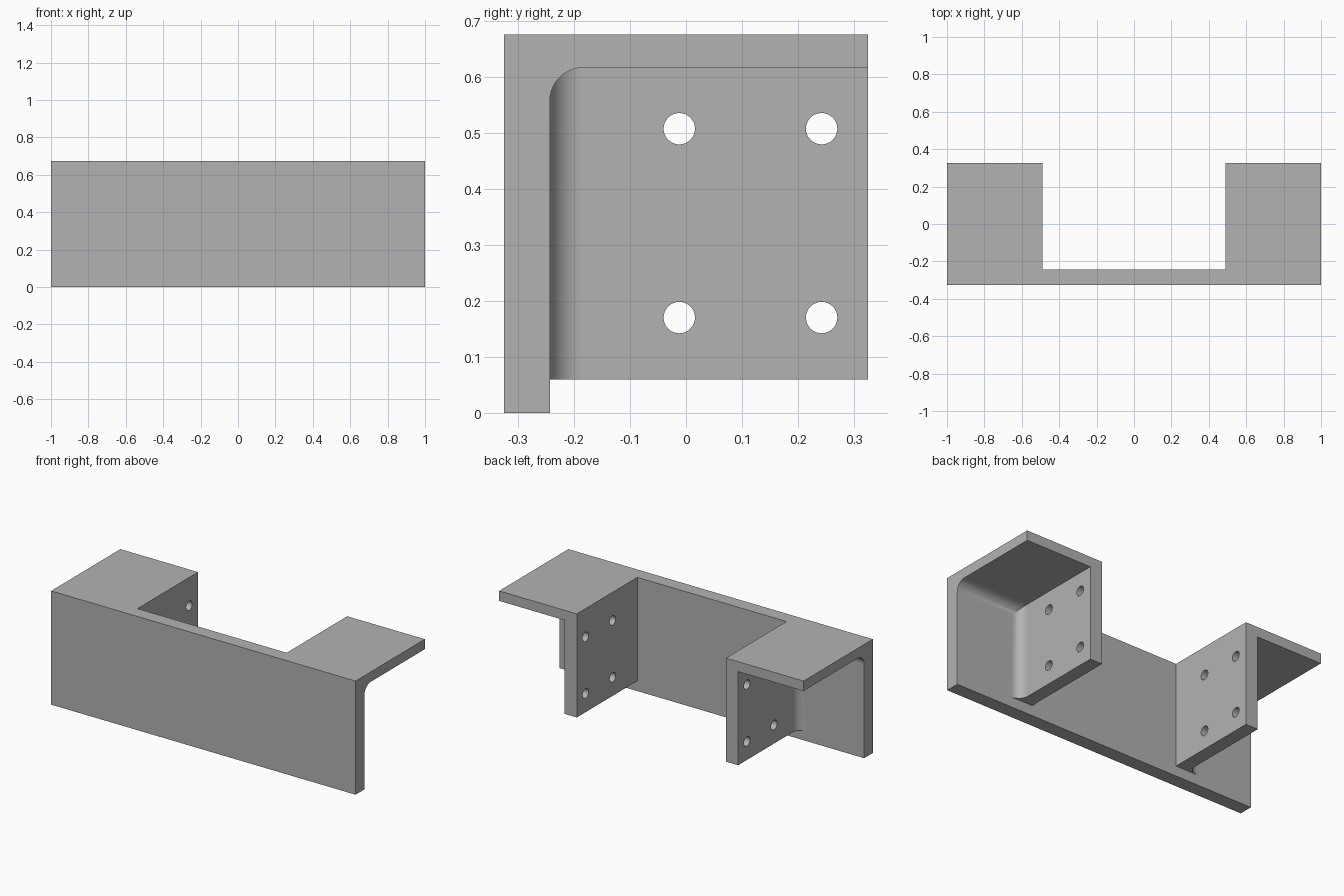
import bpy, bmesh, math
from mathutils import Vector

cube = bpy.data.objects.get("Cube")
if cube:
    bpy.data.objects.remove(cube, do_unlink=True)

grey = bpy.data.materials.new("plain grey")
grey.use_nodes = True
colour = (0.448, 0.448, 0.448, 1)
grey.diffuse_color = colour
grey.node_tree.nodes["Principled BSDF"].inputs["Base Color"].default_value = colour

# Main dimensions
BACK, PLATE_Y = 0.325, -0.243      # rear edge, rear face of the front plate
TOP, UNDER, FLOOR = 0.675, 0.616, 0.06
INNER, OUTER = 0.49, 0.57          # two faces of each side flange
FILLET, OUT = 0.06, 0.1            # fillet radius, cutter overshoot


def prism(name, points, along):
    """Extrude a closed outline of 3D points along a vector."""
    bm = bmesh.new()
    face = bm.faces.new([bm.verts.new(p) for p in points])
    new = bmesh.ops.extrude_face_region(bm, geom=[face])["geom"]
    verts = [v for v in new if isinstance(v, bmesh.types.BMVert)]
    bmesh.ops.translate(bm, verts=verts, vec=Vector(along))
    bmesh.ops.recalc_face_normals(bm, faces=bm.faces)
    mesh = bpy.data.meshes.new(name)
    bm.to_mesh(mesh)
    bm.free()
    mesh.materials.append(grey)
    obj = bpy.data.objects.new(name, mesh)
    bpy.context.collection.objects.link(obj)
    return obj


def box(name, x0, x1, y0, y1, z0, z1):
    return prism(name, [(x0, y0, z0), (x1, y0, z0), (x1, y1, z0), (x0, y1, z0)],
                 (0, 0, z1 - z0))


def arc(cu, cv, radius, start, end, steps):
    for i in range(steps + 1):
        a = math.radians(start + (end - start) * i / steps)
        yield cu + radius * math.cos(a), cv + radius * math.sin(a)


def combine(target, tool, operation="DIFFERENCE"):
    """Apply a boolean and throw the tool away."""
    mod = target.modifiers.new("cut", "BOOLEAN")
    mod.operation, mod.solver, mod.object = operation, "EXACT", tool
    bpy.context.view_layer.objects.active = target
    bpy.ops.object.modifier_apply(modifier=mod.name)
    bpy.data.objects.remove(tool, do_unlink=True)


# Solid block, opened in the middle and below the flanges
bracket = box("mounting_bracket", -1, 1, -BACK, BACK, 0, TOP)
combine(bracket, box("middle_gap", -INNER, INNER, PLATE_Y, BACK + OUT, -OUT, TOP + OUT))
combine(bracket, box("lower_gap", -1 - OUT, 1 + OUT, PLATE_Y, BACK + OUT, -OUT, FLOOR))

# Outer pockets: filleted against the front plate along the top and the flange
for side in (-1, 1):
    end = 1 + OUT
    upper = [(BACK + OUT, -OUT), (BACK + OUT, UNDER)]
    upper += arc(PLATE_Y + FILLET, UNDER - FILLET, FILLET, 90, 180, 14)
    upper += [(PLATE_Y, -OUT)]
    pocket = prism("pocket", [(side * OUTER, y, z) for y, z in upper],
                   (side * (end - OUTER), 0, 0))
    plan = [(end + OUT, PLATE_Y), (end + OUT, BACK + 2 * OUT), (OUTER, BACK + 2 * OUT)]
    plan += arc(OUTER + FILLET, PLATE_Y + FILLET, FILLET, 180, 270, 14)
    rounding = prism("pocket_rounding", [(side * x, y, -2 * OUT) for x, y in plan],
                     (0, 0, 1))
    combine(pocket, rounding, "INTERSECT")
    combine(bracket, pocket)

# Four bolt holes through both flanges
for y in (-0.012, 0.242):
    for z in (0.17, 0.507):
        ring = list(arc(y, z, 0.028, 0, 360, 32))[:-1]
        combine(bracket, prism("bolt_hole", [(-0.8, u, v) for u, v in ring], (1.6, 0, 0)))

# Smooth fillets and holes, crisp flat faces
bpy.ops.object.select_all(action="DESELECT")
bracket.select_set(True)
bpy.context.view_layer.objects.active = bracket
bpy.ops.object.shade_smooth_by_angle(angle=math.radians(30))
weighted = bracket.modifiers.new("flat face shading", "WEIGHTED_NORMAL")
weighted.keep_sharp = True
